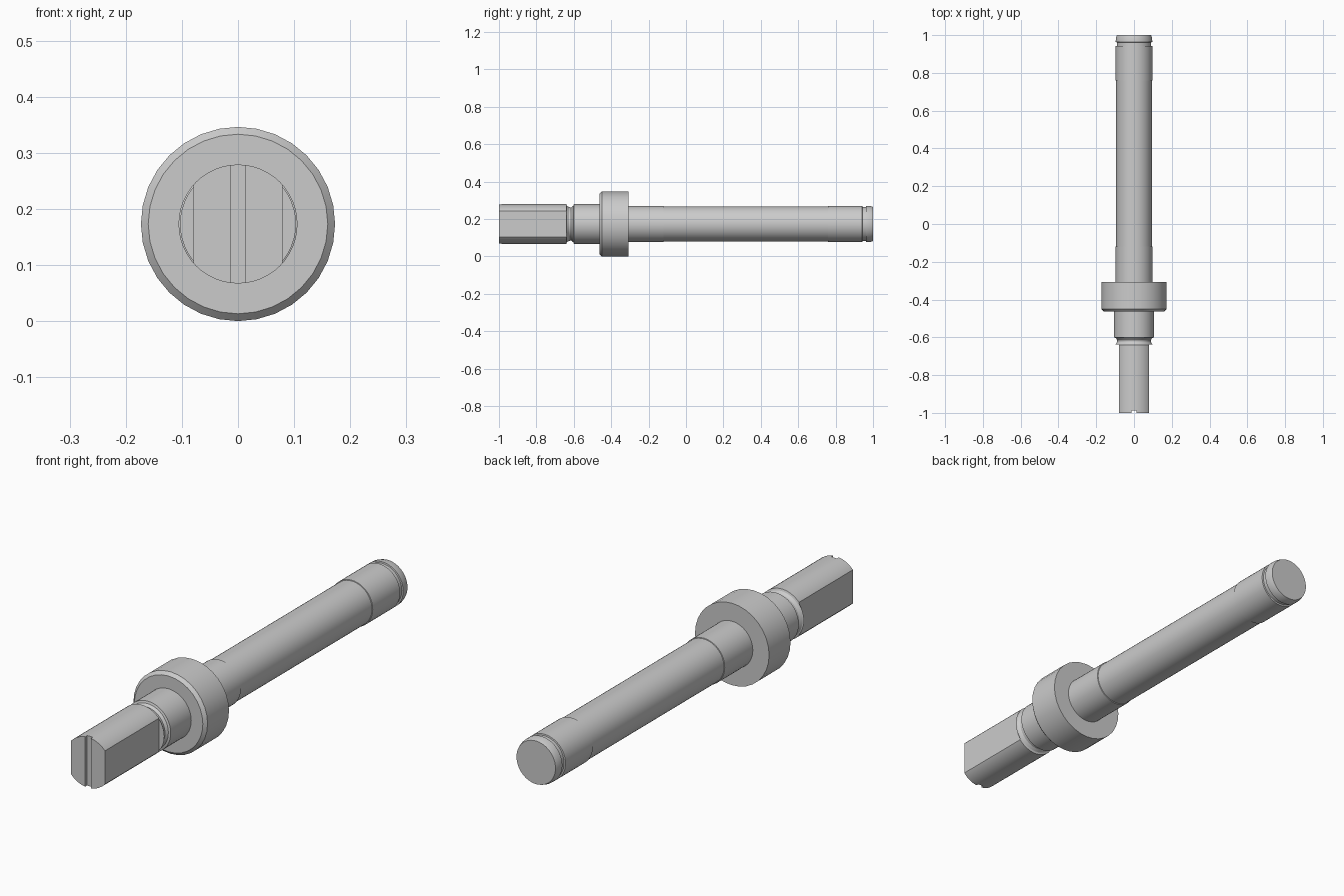
import bpy, bmesh, math
from mathutils import Vector

if "Cube" in bpy.data.objects:
    bpy.data.objects.remove(bpy.data.objects["Cube"])

AXIS_Z = 0.173


def lathe(name, profile, sides):
    """Closed solid turned about the y axis from (y, radius) points."""
    bm = bmesh.new()
    rings = []
    for y, r in profile:
        ring = []
        for i in range(sides):
            a = 2 * math.pi * i / sides
            ring.append(bm.verts.new((r * math.cos(a), y, AXIS_Z + r * math.sin(a))))
        rings.append(ring)
    for a, b in zip(rings, rings[1:]):
        for i in range(sides):
            j = (i + 1) % sides
            bm.faces.new((a[i], a[j], b[j], b[i]))
    bm.faces.new(rings[0])
    bm.faces.new(rings[-1])
    bmesh.ops.recalc_face_normals(bm, faces=bm.faces)
    mesh = bpy.data.meshes.new(name)
    bm.to_mesh(mesh)
    bm.free()
    obj = bpy.data.objects.new(name, mesh)
    bpy.context.collection.objects.link(obj)
    return obj


def activate(obj):
    bpy.ops.object.select_all(action='DESELECT')
    obj.select_set(True)
    bpy.context.view_layer.objects.active = obj


def cut_box(obj, low, high):
    """Subtract an axis-aligned box given by two corners."""
    low, high = Vector(low), Vector(high)
    bpy.ops.mesh.primitive_cube_add(size=1, location=(low + high) / 2)
    cutter = bpy.context.object
    cutter.name = "cutter"
    cutter.scale = high - low
    cutter.hide_render = True
    mod = obj.modifiers.new("cut", 'BOOLEAN')
    mod.operation = 'DIFFERENCE'
    mod.solver = 'EXACT'
    mod.object = cutter
    activate(obj)
    bpy.ops.object.modifier_apply(modifier=mod.name)
    bpy.data.objects.remove(cutter)


# Driving end with a relief groove
drive_end = lathe("drive_end", [
    (-1.0, 0.106), (-0.640, 0.106), (-0.637, 0.098), (-0.626, 0.090),
    (-0.614, 0.089), (-0.603, 0.097), (-0.600, 0.106), (-0.455, 0.106)], 48)

# Two flats on the sides
for lo, hi in ((-0.2, -0.079), (0.079, 0.2)):
    cut_box(drive_end, (lo, -1.1, -0.1), (hi, -0.639, 0.5))

# Vertical screwdriver slot in the end face
cut_box(drive_end, (-0.013, -1.1, -0.1), (0.013, -0.987, 0.5))

# Collar with a chamfered front edge
collar = lathe("collar", [
    (-0.463, 0.160), (-0.450, 0.173), (-0.307, 0.173)], 32)

# Long shaft with raised bearing seats, clip groove and tapered tip
long_shaft = lathe("long_shaft", [
    (-0.315, 0.097), (-0.120, 0.097), (-0.119, 0.094), (0.759, 0.094),
    (0.760, 0.097), (0.942, 0.097), (0.943, 0.091), (0.962, 0.091),
    (0.963, 0.097), (0.985, 0.096), (1.0, 0.091)], 48)

for part in (drive_end, collar, long_shaft):
    activate(part)
    bpy.ops.object.shade_smooth_by_angle(angle=math.radians(25))
